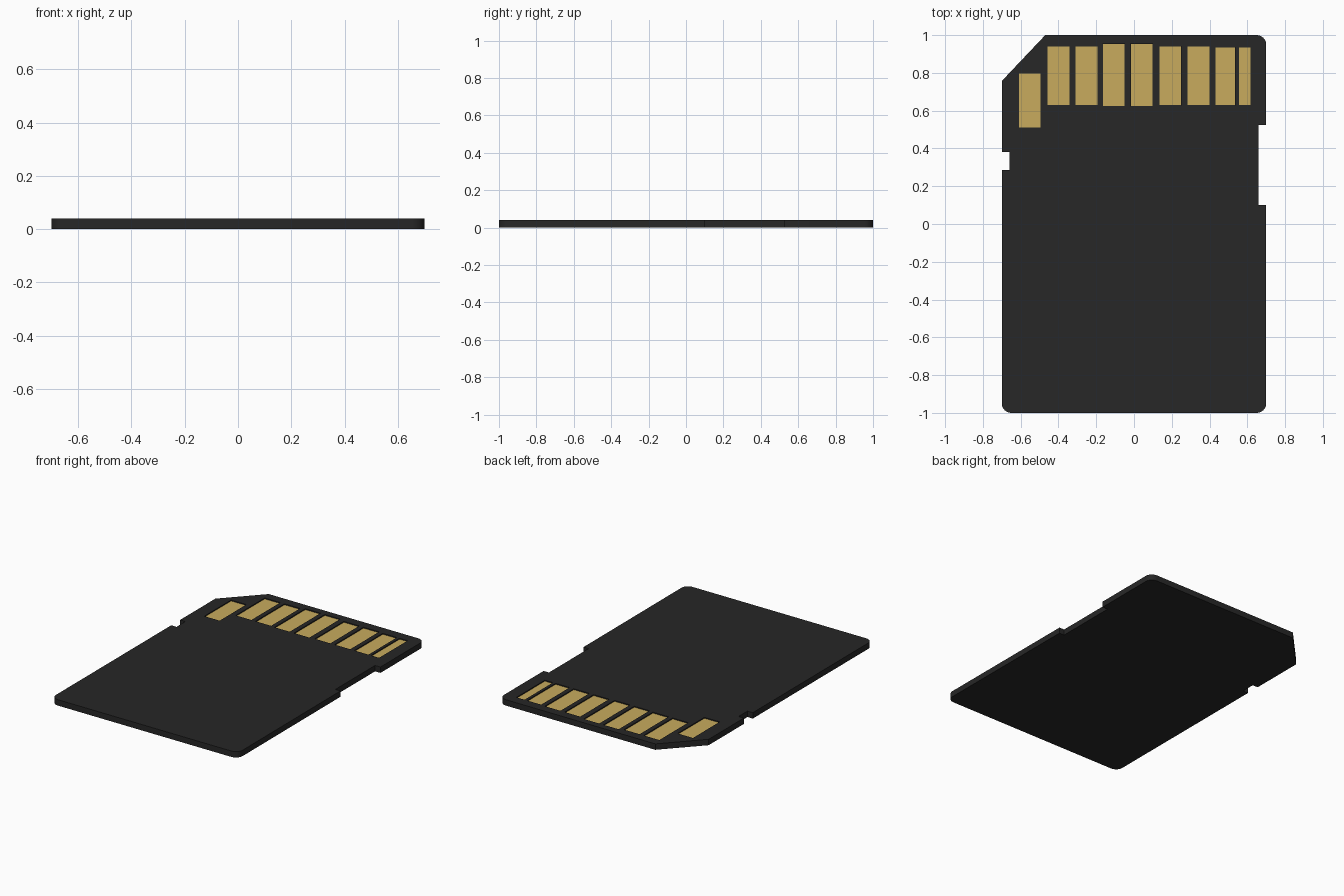
import bpy, bmesh, math
from mathutils import Matrix

if "Cube" in bpy.data.objects:
    bpy.data.objects.remove(bpy.data.objects["Cube"])

TOP = 0.04       # card thickness
RECESS = 0.034   # top of the gold contacts


def material(name, color):
    m = bpy.data.materials.new(name)
    m.diffuse_color = (*color, 1)
    m.use_nodes = True
    m.node_tree.nodes["Principled BSDF"].inputs["Base Color"].default_value = m.diffuse_color
    return m


def add_object(name, bm, mat=None):
    bmesh.ops.recalc_face_normals(bm, faces=bm.faces[:])
    me = bpy.data.meshes.new(name)
    bm.to_mesh(me)
    bm.free()
    ob = bpy.data.objects.new(name, me)
    bpy.context.collection.objects.link(ob)
    if mat:
        me.materials.append(mat)
    return ob


def add_box(bm, x0, x1, y0, y1, z0, z1):
    centre = Matrix.Translation(((x0 + x1) / 2, (y0 + y1) / 2, (z0 + z1) / 2))
    size = Matrix.Diagonal((x1 - x0, y1 - y0, z1 - z0, 1))
    bmesh.ops.create_cube(bm, size=1, matrix=centre @ size)


def corner(cx, cy, start, r=0.05, n=6):
    # quarter-circle corner, counter-clockwise
    return [(cx + r * math.cos(math.radians(start + 90 * i / n)),
             cy + r * math.sin(math.radians(start + 90 * i / n))) for i in range(n + 1)]


black = material("black_plastic", (0.02, 0.02, 0.02))
gold = material("gold", (0.58, 0.41, 0.11))

# card body: outline with rounded corners, cut corner and side notches
outline = (corner(-0.65, -0.95, 180) + corner(0.65, -0.95, 270)
           + [(0.698, 0.10), (0.66, 0.10), (0.66, 0.525), (0.70, 0.525)]
           + corner(0.65, 0.95, 0)
           + [(-0.47, 1.0), (-0.70, 0.757), (-0.70, 0.38),
              (-0.66, 0.38), (-0.66, 0.285), (-0.70, 0.285)])
bm = bmesh.new()
face = bm.faces.new([bm.verts.new((x, y, 0)) for x, y in outline])
extruded = bmesh.ops.extrude_face_region(bm, geom=[face], use_keep_orig=True)
bmesh.ops.translate(bm, vec=(0, 0, TOP),
                    verts=[v for v in extruded["geom"] if isinstance(v, bmesh.types.BMVert)])
body = add_object("card_body", bm, black)

# contact rectangles: x0, x1, y0, y1
contacts = [(-0.61, -0.495, 0.51, 0.797),
            (-0.458, -0.341, 0.63, 0.94), (-0.31, -0.193, 0.63, 0.94),
            (-0.164, -0.05, 0.625, 0.955), (-0.018, 0.098, 0.625, 0.955),
            (0.135, 0.251, 0.63, 0.94), (0.283, 0.40, 0.63, 0.94),
            (0.431, 0.537, 0.63, 0.935), (0.556, 0.617, 0.63, 0.935)]

# pockets cut into the top face
bm = bmesh.new()
for c in contacts:
    add_box(bm, *c, 0.03, TOP + 0.03)
cutter = add_object("pocket_cutter", bm, black)
cutter.hide_render = True
mod = body.modifiers.new("pockets", 'BOOLEAN')
mod.operation = 'DIFFERENCE'
mod.solver = 'EXACT'
mod.object = cutter
bpy.context.view_layer.objects.active = body
body.select_set(True)
bpy.ops.object.modifier_apply(modifier=mod.name)
bpy.data.objects.remove(cutter)
bpy.ops.object.shade_smooth_by_angle(angle=math.radians(30))

# gold contacts lying in the pockets
for i, (x0, x1, y0, y1) in enumerate(contacts, 1):
    bm = bmesh.new()
    add_box(bm, x0 + 0.001, x1 - 0.001, y0 + 0.001, y1 - 0.001, 0.028, RECESS)
    add_object(f"contact_{i}", bm, gold)
